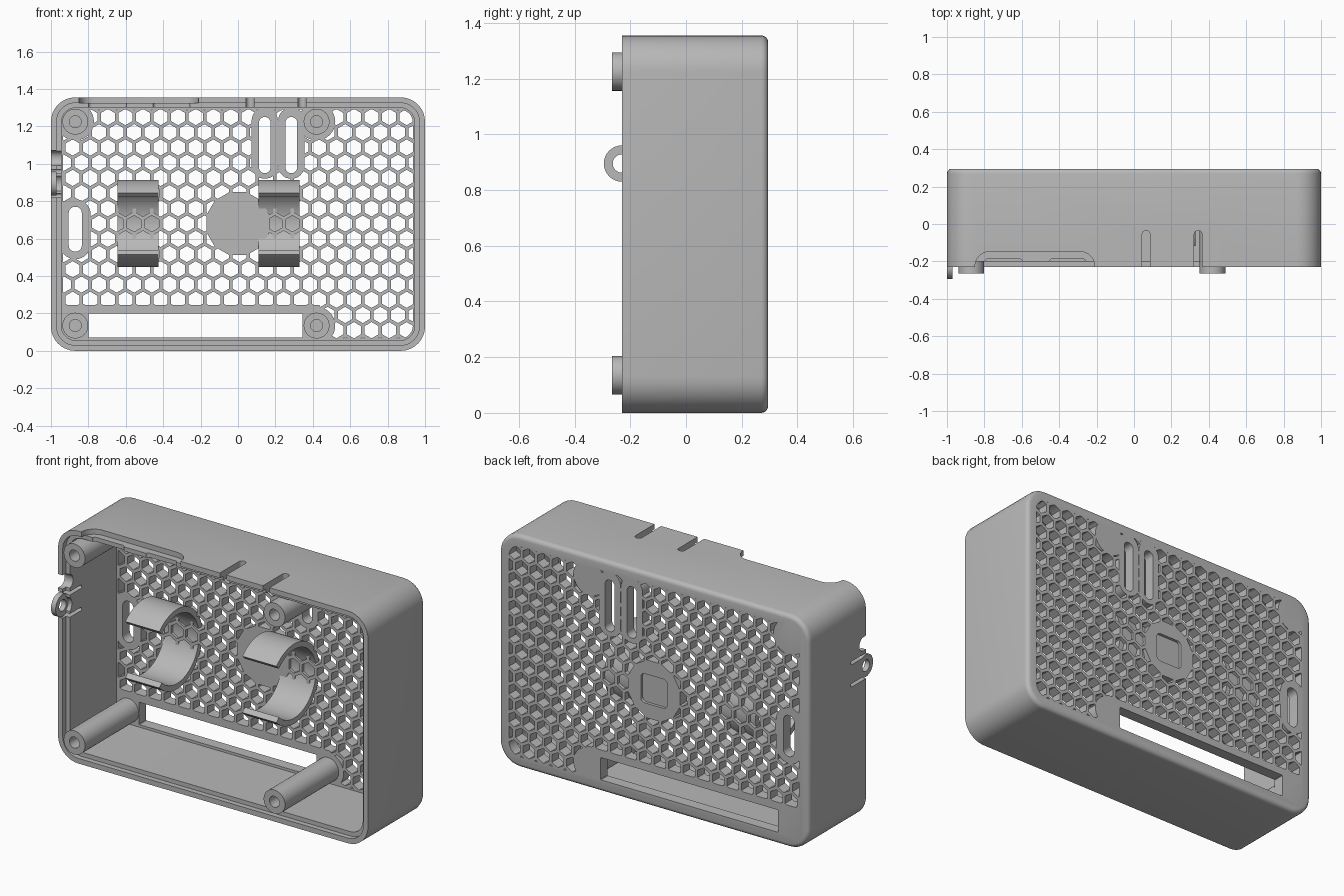
import bpy, bmesh
from math import sin, cos, pi, radians, sqrt

if "Cube" in bpy.data.objects:
    bpy.data.objects.remove(bpy.data.objects["Cube"])

grey = bpy.data.materials.new("light_grey_plastic")
grey.use_nodes = True
COLOUR = (0.48, 0.48, 0.48, 1)
grey.diffuse_color = COLOUR
grey.node_tree.nodes["Principled BSDF"].inputs["Base Color"].default_value = COLOUR

FRONT, BACK, FLOOR, TOP = -0.23, 0.295, 0.23, 1.355
WALL, MID = 0.055, 0.68


# Outline helpers
def rounded(a0, a1, b0, b1, r, n=8):
    pts = []
    corners = [(a1 - r, b1 - r), (a0 + r, b1 - r), (a0 + r, b0 + r), (a1 - r, b0 + r)]
    for q, (a, b) in enumerate(corners):
        for i in range(n + 1):
            t = (q + i / n) * pi / 2
            pts.append((a + r * cos(t), b + r * sin(t)))
    return pts


def circle(a, b, r, n=32, turn=0.0):
    return [(a + r * cos(turn + 2 * pi * i / n), b + r * sin(turn + 2 * pi * i / n)) for i in range(n)]


def slot(a, b0, b1, w):
    return rounded(a - w / 2, a + w / 2, b0, b1, w / 2 - 0.001)


def inset(d, r):
    return rounded(-1 + d, 1 - d, d, TOP - d, r)


# Extrude one or more outlines along an axis into one object
def prism(name, outlines, t0, t1, axis="Y", back_bevel=0):
    place = {"X": lambda a, b, t: (t, a, b),
             "Y": lambda a, b, t: (a, t, b),
             "Z": lambda a, b, t: (a, b, t)}[axis]
    bm = bmesh.new()
    for pts in outlines:
        low = [bm.verts.new(place(a, b, t0)) for a, b in pts]
        high = [bm.verts.new(place(a, b, t1)) for a, b in pts]
        bm.faces.new(low)
        bm.faces.new(high[::-1])
        for i in range(len(pts)):
            j = (i + 1) % len(pts)
            bm.faces.new((low[j], low[i], high[i], high[j]))
    bmesh.ops.recalc_face_normals(bm, faces=bm.faces)
    if back_bevel:
        rim = [e for e in bm.edges if all(v.co.y > t1 - 1e-4 for v in e.verts)]
        bmesh.ops.bevel(bm, geom=rim, offset=back_bevel, segments=4, profile=0.5, affect="EDGES")
    mesh = bpy.data.meshes.new(name)
    bm.to_mesh(mesh)
    bm.free()
    mesh.materials.append(grey)
    obj = bpy.data.objects.new(name, mesh)
    bpy.context.scene.collection.objects.link(obj)
    return obj


# Apply a boolean and discard the cutter
def cut(obj, cutter, operation="DIFFERENCE"):
    mod = obj.modifiers.new("cut", "BOOLEAN")
    mod.object, mod.operation, mod.solver = cutter, operation, "EXACT"
    mod.use_self = True
    bpy.context.view_layer.update()
    graph = bpy.context.evaluated_depsgraph_get()
    mesh = bpy.data.meshes.new_from_object(obj.evaluated_get(graph))
    obj.modifiers.clear()
    obj.data = mesh
    bpy.data.objects.remove(cutter)


def smooth(obj):
    obj.data.shade_smooth()
    obj.data.set_sharp_from_angle(angle=radians(30))


POSTS = [(x, z) for x in (-0.87, 0.42) for z in (0.135, 1.225)]

# Outer case, hollowed from the front, with a stepped rim
case = prism("case_shell", [inset(0, 0.13)], FRONT, BACK, back_bevel=0.025)
cut(case, prism("cavity", [inset(WALL, 0.08)], -0.5, FLOOR))
cut(case, prism("rim_step", [inset(0.03, 0.1)], -0.5, FRONT + 0.03))

# Honeycomb vents, kept clear of the solid pads
PITCH = 0.094
ROW = PITCH * sqrt(3) / 2
hexes = []
for row in range(-8, 9):
    for col in range(-12, 13):
        x = -0.555 + 6 * PITCH + (col + (row % 2) / 2) * PITCH
        if abs(x) < 0.97:
            hexes.append(circle(x, MID + row * ROW, 0.0435, 6, pi / 6))
vents = prism("vents", hexes, 0.15, 0.4)
cut(vents, prism("vent_area", [inset(0.065, 0.07)], 0.1, 0.45), "INTERSECT")
pads = [circle(x, z, 0.1) for x, z in POSTS]
pads += [circle(0, MID, 0.175, 12, pi / 12),
         slot(-0.87, 0.49, 0.81, 0.165),
         slot(0.143, 0.92, 1.3, 0.14),
         slot(0.285, 0.92, 1.3, 0.14),
         rounded(-0.97, 0.44, 0.02, 0.245, 0.01)]
for pad in pads:
    cut(vents, prism("pad", [pad], 0.05, 0.5))
cut(case, vents)

# Long slots, wide window and shallow square recess on the back
openings = [slot(-0.87, 0.53, 0.77, 0.07),
            slot(0.143, 0.95, 1.25, 0.062),
            slot(0.285, 0.95, 1.25, 0.062),
            rounded(-0.8, 0.345, 0.07, 0.2, 0.003, 1)]
cut(case, prism("openings", openings, 0.15, 0.4))
cut(case, prism("back_recess", [rounded(-0.085, 0.085, MID - 0.085, MID + 0.085, 0.025)], 0.278, 0.4))

# Top edge: shallow recess, two connector notches, two narrow slits
cut(case, prism("top_recess", [rounded(-0.85, -0.21, -0.4, -0.147, 0.08)], TOP - 0.03, 1.5, "Z"))
notches = [rounded(-0.8, -0.595, -0.4, -0.187, 0.02),
           rounded(-0.455, -0.255, -0.4, -0.187, 0.02),
           slot(0.065, -0.4, -0.035, 0.042),
           slot(0.343, -0.4, -0.035, 0.042)]
cut(case, prism("top_notches", notches, 1.25, 1.5, "Z"))

# Right side: round notch and slits that free the ring tab
TAB = 0.895
side_cuts = [rounded(-0.4, -0.17, 0.99, 1.07, 0.038)]
side_cuts += [rounded(-0.4, -0.09, z - 0.01, z + 0.01, 0.009) for z in (TAB - 0.065, TAB + 0.065)]
cut(case, prism("side_cuts", side_cuts, -1.1, -0.92, "X"))
cut(case, prism("tab_seat", [circle(FRONT, TAB, 0.05)], -1.1, -0.92, "X"))
smooth(case)

# Ring tab
tab = prism("ring_tab", [circle(FRONT, TAB, 0.065)], -1, -0.97, "X")
cut(tab, prism("tab_hole", [circle(FRONT, TAB, 0.033)], -1.1, -0.9, "X"))
smooth(tab)

# Hollow screw posts
for i, (x, z) in enumerate(POSTS):
    post = prism(f"screw_post_{i + 1}", [circle(x, z, 0.069)], -0.265, FLOOR + 0.01)
    cut(post, prism("bore", [circle(x, z, 0.032)], -0.4, 0.1))
    smooth(post)

# Open round clips, sunk slightly into the back plate
OUTER, INNER, CLIP_Y, GAP = 0.2325, 0.2, 0.047, radians(45)
for name, x in (("right_clip", -0.535), ("left_clip", 0.22)):
    angles = [pi + GAP + (2 * pi - 2 * GAP) * i / 48 for i in range(49)]
    arc = [(CLIP_Y + OUTER * cos(t), MID + OUTER * sin(t)) for t in angles]
    arc += [(CLIP_Y + INNER * cos(t), MID + INNER * sin(t)) for t in reversed(angles)]
    smooth(prism(name, [arc], x - 0.11, x + 0.11, "X"))
